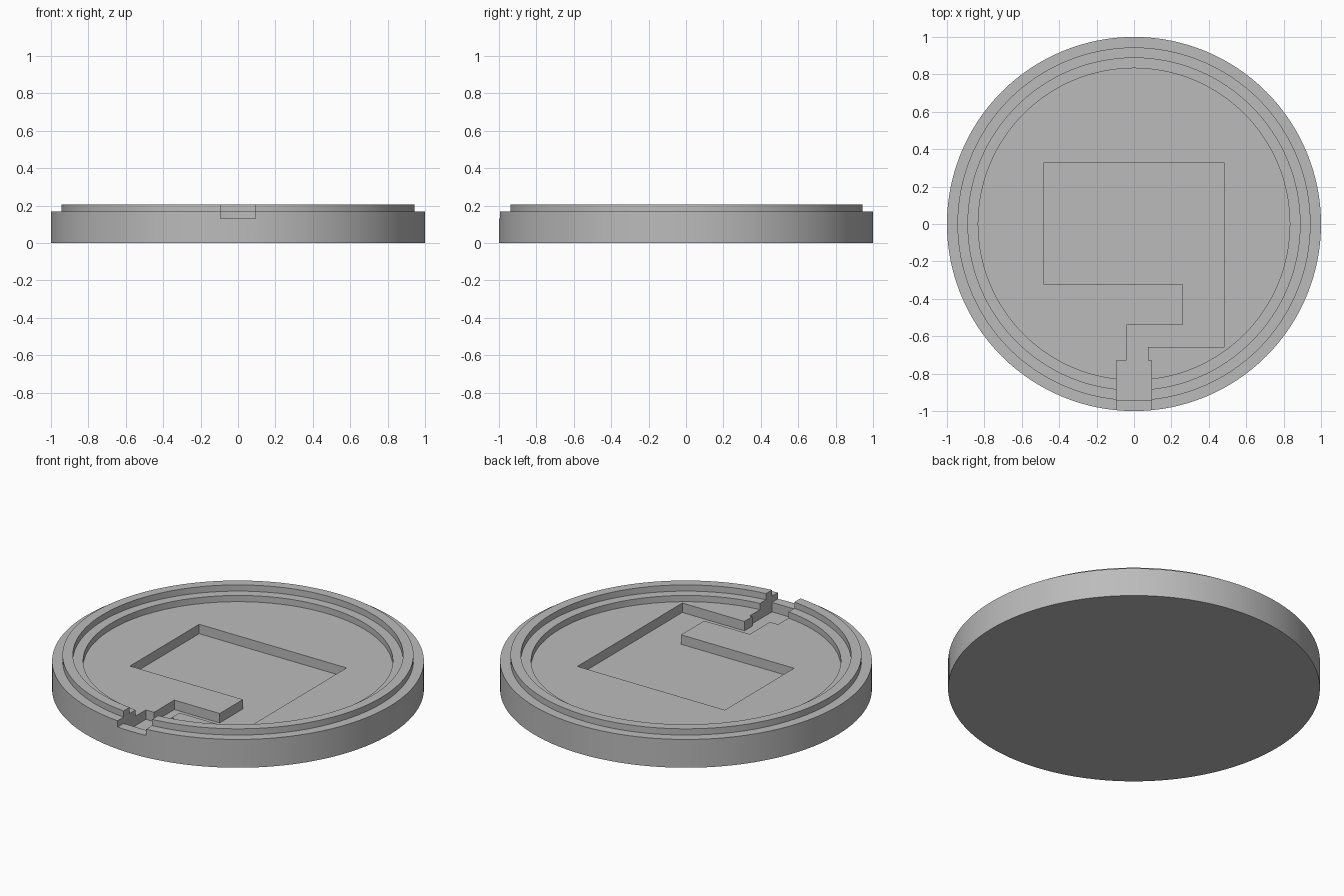
import bpy
import bmesh
import math

cube = bpy.data.objects.get("Cube")
if cube:
    bpy.data.objects.remove(cube, do_unlink=True)

grey = bpy.data.materials.new("plain_grey")
grey.use_nodes = True
colour = (0.5, 0.5, 0.5, 1)
grey.diffuse_color = colour
grey.node_tree.nodes["Principled BSDF"].inputs["Base Color"].default_value = colour

# Shared levels
RIM, SHOULDER, FLOOR, POCKET = 0.205, 0.168, 0.131, 0.075
NOTCH = 0.0935


def make_object(name, bm):
    bmesh.ops.recalc_face_normals(bm, faces=bm.faces)
    mesh = bpy.data.meshes.new(name)
    bm.to_mesh(mesh)
    bm.free()
    mesh.materials.append(grey)
    obj = bpy.data.objects.new(name, mesh)
    bpy.context.collection.objects.link(obj)
    return obj


def lathe(name, profile, steps=128):
    """Turn an (r, z) profile into stacked rings with closed ends."""
    bm = bmesh.new()
    rings = []
    for r, z in profile:
        angles = [2 * math.pi * i / steps for i in range(steps)]
        rings.append([bm.verts.new((r * math.cos(a), r * math.sin(a), z)) for a in angles])
    for low, high in zip(rings, rings[1:]):
        for i in range(steps):
            j = (i + 1) % steps
            bm.faces.new((low[i], low[j], high[j], high[i]))
    bm.faces.new(rings[0])
    bm.faces.new(rings[-1])
    return make_object(name, bm)


def prism(name, outline, bottom, top):
    bm = bmesh.new()
    face = bm.faces.new([bm.verts.new((x, y, bottom)) for x, y in outline])
    up = bmesh.ops.extrude_face_region(bm, geom=[face])
    verts = [v for v in up["geom"] if isinstance(v, bmesh.types.BMVert)]
    bmesh.ops.translate(bm, verts=verts, vec=(0, 0, top - bottom))
    obj = make_object(name, bm)
    obj.hide_render = True
    return obj


def cut(target, cutter):
    mod = target.modifiers.new("cut", "BOOLEAN")
    mod.operation = "DIFFERENCE"
    mod.solver = "EXACT"
    mod.object = cutter
    bpy.context.view_layer.objects.active = target
    bpy.ops.object.modifier_apply(modifier=mod.name)
    bpy.data.objects.remove(cutter, do_unlink=True)


# Round base with outer shoulder, raised rim, inner ledge and floor
base = lathe("round_base", [
    (1, 0), (1, SHOULDER), (0.944, SHOULDER), (0.944, RIM),
    (0.888, RIM), (0.888, SHOULDER), (0.833, SHOULDER), (0.833, FLOOR)])

# Stepped pocket leading into the cable channel through the rim
pocket = prism("pocket_cutter", [
    (-0.484, 0.327), (-0.484, -0.322), (0.258, -0.322), (0.258, -0.54),
    (-0.04, -0.54), (-0.04, -0.73), (-NOTCH, -0.73), (-NOTCH, -0.94),
    (NOTCH, -0.94), (NOTCH, -0.73), (0.076, -0.73), (0.076, -0.657),
    (0.484, -0.657), (0.484, 0.327)], POCKET, 0.4)
cut(base, pocket)

# Shallower opening across the outer shoulder
opening = prism("opening_cutter", [
    (-NOTCH, -1.1), (NOTCH, -1.1), (NOTCH, -0.9), (-NOTCH, -0.9)], FLOOR, 0.4)
cut(base, opening)

# Smooth walls, sharp edges
bpy.ops.object.select_all(action="DESELECT")
base.select_set(True)
bpy.context.view_layer.objects.active = base
bpy.ops.object.shade_smooth_by_angle(angle=math.radians(30))
